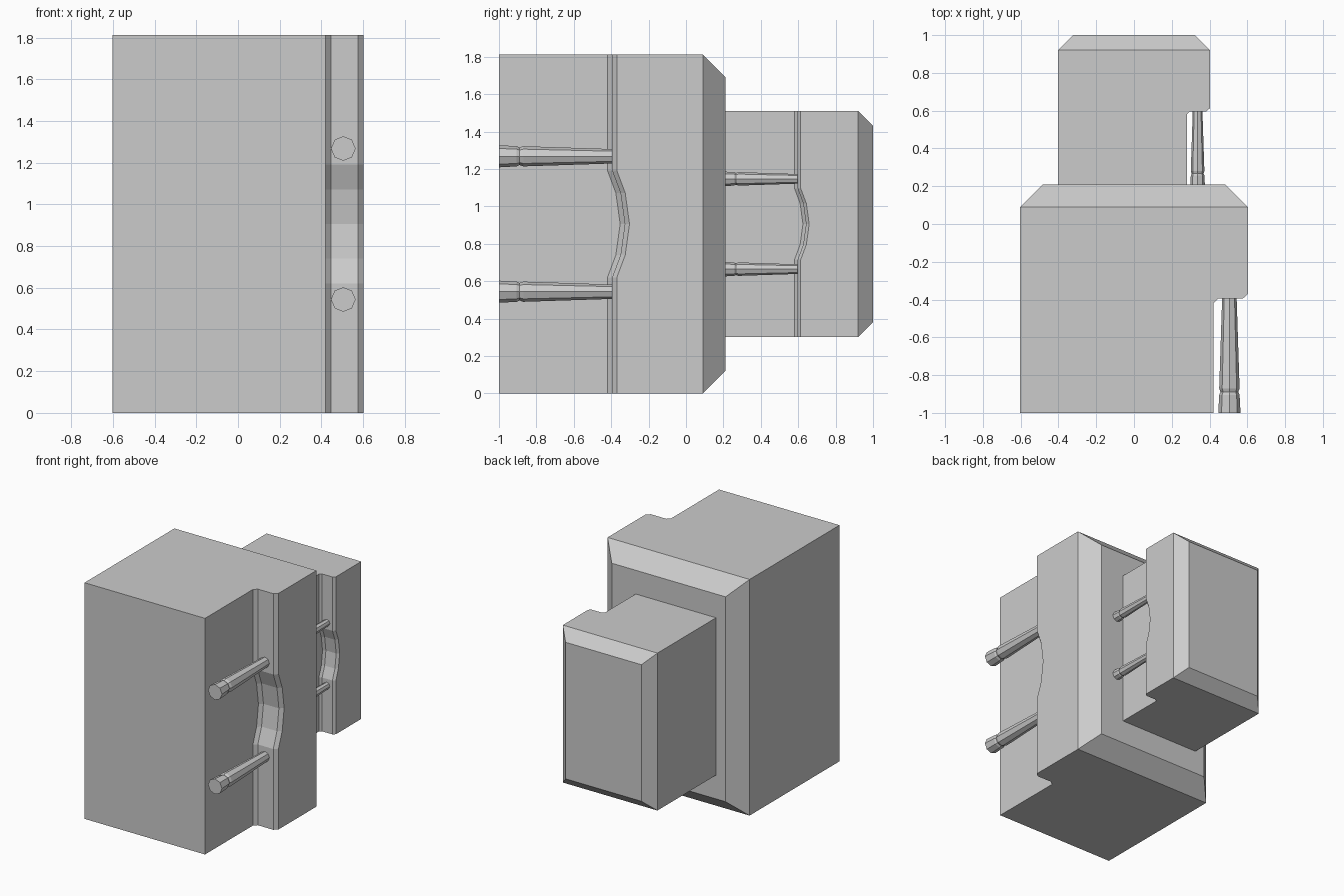
import bpy, bmesh, math
from mathutils import Matrix

if "Cube" in bpy.data.objects:
    bpy.data.objects.remove(bpy.data.objects["Cube"])

W, H, BACK, CH = 0.603, 1.812, 0.21, 0.12   # half width, height, back plane, chamfer


def to_mesh(bm, name):
    bmesh.ops.recalc_face_normals(bm, faces=bm.faces)
    me = bpy.data.meshes.new(name)
    bm.to_mesh(me)
    bm.free()
    return me


def body_mesh():
    bm = bmesh.new()
    # (height, how far the side step curves back)
    levels = [(0, 0), (.62, 0), (.74, .045), (.906, .068), (1.072, .045), (1.192, 0), (H, 0)]
    y = BACK - CH
    rings = []
    for z, d in levels:
        profile = [(-W, -1), (.42, -1), (.42, -.42 + d), (.445, -.395 + d),
                   (.576, -.395 + d), (W, -.37 + d), (W, y), (-W, y)]
        rings.append([bm.verts.new((px, py, z)) for px, py in profile])
    for a, b in zip(rings, rings[1:]):
        for i in range(8):
            j = (i + 1) % 8
            bm.faces.new((a[i], a[j], b[j], b[i]))
    bm.faces.new(rings[0][::-1])
    bm.faces.new(rings[-1])
    bmesh.ops.recalc_face_normals(bm, faces=bm.faces)
    bmesh.ops.dissolve_limit(bm, angle_limit=.01, verts=bm.verts, edges=bm.edges)
    # chamfered back: extrude and shrink the rear face
    rear = [f for f in bm.faces if f.normal.y > .99]
    ext = bmesh.ops.extrude_face_region(bm, geom=rear)
    bmesh.ops.delete(bm, geom=[f for f in rear if f.is_valid], context='FACES_ONLY')
    for v in ext['geom']:
        if isinstance(v, bmesh.types.BMVert):
            v.co.y = BACK
            v.co.x *= (W - CH) / W
            v.co.z = H / 2 + (v.co.z - H / 2) * (H / 2 - CH) / (H / 2)
    return to_mesh(bm, "body")


def pin_mesh():
    bm = bmesh.new()
    # turned pin along y: collar, groove, tapering shaft
    outline = [(-1, .059), (-.905, .054), (-.89, .047), (-.87, .054), (-.38, .038)]
    rings = [[bm.verts.new((r * math.cos(k * math.pi / 4), y, r * math.sin(k * math.pi / 4)))
              for k in range(8)] for y, r in outline]
    for a, b in zip(rings, rings[1:]):
        for i in range(8):
            j = (i + 1) % 8
            bm.faces.new((a[i], a[j], b[j], b[i]))
    bm.faces.new(rings[0])
    bm.faces.new(rings[-1])
    return to_mesh(bm, "pin")


def place(name, mesh, matrix):
    ob = bpy.data.objects.new(name, mesh)
    bpy.context.collection.objects.link(ob)
    ob.matrix_world = matrix


body, pin = body_mesh(), pin_mesh()
S = 2 / 3
# large front block and the same block at two-thirds size behind it
small = Matrix.Translation((0, 1 - BACK * S, H / 2 * (1 - S))) @ Matrix.Scale(S, 4)
for label, m in (("front", Matrix.Identity(4)), ("rear", small)):
    place(label + "_block", body, m)
    for pos, z in (("lower", .544), ("upper", 1.268)):
        place(f"{label}_{pos}_pin", pin, m @ Matrix.Translation((.505, 0, z)))
